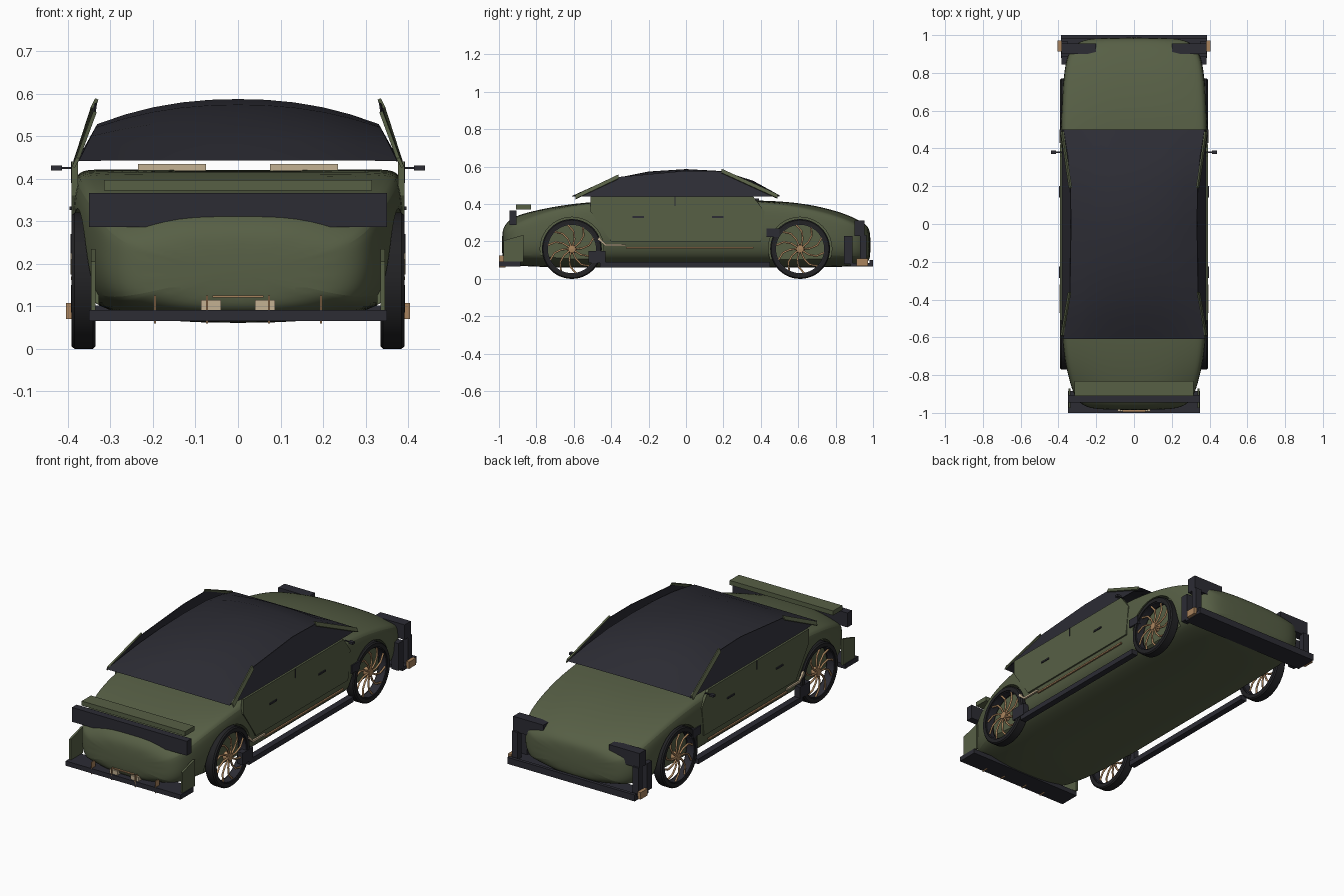
import bpy, bmesh, math
from mathutils import Vector

if "Cube" in bpy.data.objects:
    bpy.data.objects.remove(bpy.data.objects["Cube"])


def material(name, rgb):
    m = bpy.data.materials.new(name)
    m.diffuse_color = (*rgb, 1)
    m.use_nodes = True
    m.node_tree.nodes["Principled BSDF"].inputs["Base Color"].default_value = m.diffuse_color
    return m


GREEN = material("olive_paint", (0.095, 0.115, 0.06))
DARK = material("dark_trim", (0.025, 0.025, 0.034))
TYRE = material("black_rubber", (0.016, 0.016, 0.018))
BRONZE = material("bronze", (0.40, 0.23, 0.11))
CREAM = material("cream", (0.55, 0.44, 0.29))


def mesh_object(name, bm, mat, smooth=None):
    bmesh.ops.recalc_face_normals(bm, faces=bm.faces)
    me = bpy.data.meshes.new(name)
    bm.to_mesh(me)
    bm.free()
    me.materials.append(mat)
    ob = bpy.data.objects.new(name, me)
    bpy.context.collection.objects.link(ob)
    if smooth:
        bpy.ops.object.select_all(action='DESELECT')
        bpy.context.view_layer.objects.active = ob
        ob.select_set(True)
        bpy.ops.object.shade_smooth_by_angle(angle=math.radians(smooth))
    return ob


def box(name, x, y, z, mat, mirror=False):
    """Box from ranges; optionally repeated on the other side."""
    bm = bmesh.new()
    for s in ((1, -1) if mirror else (1,)):
        r = bmesh.ops.create_cube(bm, size=1)
        for v in r["verts"]:
            v.co = Vector((s * ((x[0] + x[1]) / 2 + v.co.x * (x[1] - x[0])),
                           (y[0] + y[1]) / 2 + v.co.y * (y[1] - y[0]),
                           (z[0] + z[1]) / 2 + v.co.z * (z[1] - z[0])))
    return mesh_object(name, bm, mat)


def loft(bm, rings, closed=True, caps=True):
    rows = [[bm.verts.new(p) for p in ring] for ring in rings]
    n = len(rows[0])
    for a, b in zip(rows, rows[1:]):
        for i in range(n if closed else n - 1):
            j = (i + 1) % n
            bm.faces.new((a[i], a[j], b[j], b[i]))
    if caps:
        bm.faces.new(rows[0])
        bm.faces.new(rows[-1])


def prism(name, pts, x0, x1, mat, mirror=True):
    """Side profile in y, z extruded between two x values per point or constant."""
    bm = bmesh.new()
    for s in ((1, -1) if mirror else (1,)):
        loft(bm, [[(s * x, y, z) for y, z in pts] for x in (x0, x1)])
    return mesh_object(name, bm, mat)


# Main body: cross-sections lofted from end to end
# y, half width, bottom z, shoulder z, crown z
stations = [(-0.985, 0.19, 0.11, 0.225, 0.255), (-0.965, 0.27, 0.085, 0.255, 0.295),
            (-0.92, 0.315, 0.07, 0.29, 0.335), (-0.82, 0.345, 0.065, 0.335, 0.362),
            (-0.70, 0.372, 0.06, 0.375, 0.388), (-0.50, 0.39, 0.06, 0.41, 0.415),
            (-0.20, 0.39, 0.06, 0.42, 0.42), (0.20, 0.39, 0.06, 0.42, 0.42),
            (0.45, 0.39, 0.06, 0.41, 0.42), (0.65, 0.383, 0.06, 0.38, 0.402),
            (0.82, 0.37, 0.062, 0.335, 0.36), (0.92, 0.345, 0.068, 0.29, 0.318),
            (0.97, 0.29, 0.085, 0.255, 0.285), (0.987, 0.20, 0.11, 0.225, 0.25)]
rings = []
for y, w, zb, zs, zc in stations:
    h = zs - zb
    half = [(0.45 * w, zb + 0.004), (0.82 * w, zb + 0.03), (0.94 * w, zb + 0.2 * h),
            (w, zb + 0.45 * h), (w, zb + 0.75 * h), (0.985 * w, zs - 0.005),
            (0.9 * w, zs + 0.004), (0.5 * w, zc)]
    rings.append([(0, y, zb)] + [(x, y, z) for x, z in half] + [(0, y, zc)]
                 + [(-x, y, z) for x, z in reversed(half)])
bm = bmesh.new()
loft(bm, rings)
body = mesh_object("body_shell", bm, GREEN, 40)
sub = body.modifiers.new("smooth_form", 'SUBSURF')
sub.levels = sub.render_levels = 2

# Wheel arch cutters
WHEELS = (-0.61, 0.61)


def lathe(bm, profile, y, z, n, closed=True):
    """Spin (x, radius) pairs round a sideways axle."""
    rows = []
    for k in range(n + 1):
        a = 2 * math.pi * k / n
        rows.append([(x, y + r * math.cos(a), z + r * math.sin(a)) for x, r in profile])
    loft(bm, rows, closed, False)
    bmesh.ops.remove_doubles(bm, verts=bm.verts, dist=1e-5)


for wy in WHEELS:
    for s in (1, -1):
        bm = bmesh.new()
        loft(bm, [[(x * s, wy + 0.17 * math.cos(k * math.pi / 20),
                    0.16 + 0.17 * math.sin(k * math.pi / 20)) for k in range(40)]
                  for x in (0.328, 0.5)])
        cutter = mesh_object("arch_cutter", bm, GREEN)
        cutter.hide_render = True
        cutter.hide_viewport = False
        cutter.display_type = 'WIRE'
        cut = body.modifiers.new("wheel_arch", 'BOOLEAN')
        cut.operation = 'DIFFERENCE'
        cut.solver = 'EXACT'
        cut.object = cutter

# Wheels: tyre, rim lip, hub and swept spokes
for wy in WHEELS:
    for s in (1, -1):
        bm = bmesh.new()
        lathe(bm, [(s * x, r) for x, r in ((0.335, 0.134), (0.335, 0.154), (0.341, 0.16),
                                           (0.384, 0.16), (0.391, 0.154), (0.391, 0.134))],
              wy, 0.16, 48)
        mesh_object("tyre", bm, TYRE, 35)
        bm = bmesh.new()
        lathe(bm, [(s * x, r) for x, r in ((0.345, 0.129), (0.345, 0.135),
                                           (0.386, 0.135), (0.386, 0.129))], wy, 0.16, 48)
        mesh_object("rim_lip", bm, DARK, 35)
        bm = bmesh.new()
        lathe(bm, [(s * x, r) for x, r in ((0.35, 0.001), (0.35, 0.024),
                                           (0.384, 0.02), (0.386, 0.001))], wy, 0.16, 20)
        mesh_object("hub", bm, BRONZE, 35)
        cu = bpy.data.curves.new("spokes", 'CURVE')
        cu.dimensions = '3D'
        cu.bevel_depth = 0.0055
        cu.bevel_resolution = 1
        for k in range(10):
            sp = cu.splines.new('POLY')
            sp.points.add(3)
            for p, (r, da) in zip(sp.points, ((0.015, 0), (0.055, 0.06), (0.095, 0.22), (0.131, 0.48))):
                a = 2 * math.pi * k / 10 + da
                p.co = (s * 0.377, wy + r * math.cos(a), 0.16 + r * math.sin(a), 1)
        cu.materials.append(BRONZE)
        bpy.context.collection.objects.link(bpy.data.objects.new("spokes", cu))

# Glass canopy: arched sections with leaning side windows
profile = [(-0.61, 0.443), (-0.5, 0.493), (-0.37, 0.54), (-0.2, 0.574), (0, 0.587),
           (0.2, 0.576), (0.36, 0.524), (0.5, 0.447)]
rings = []
for y, zc in profile:
    rise = zc - 0.44
    side = 0.375 - 0.3 * rise
    arch = [(side * t, 0.44 + rise * (1 - 0.4 * t ** 2.2)) for t in (1, 0.8, 0.6, 0.4, 0.2)]
    half = [(0.38 - 0.008 * (y < -0.6), 0.44)] + arch
    rings.append([(x, y, z) for x, z in half] + [(0, y, zc)]
                 + [(-x, y, z) for x, z in reversed(half)])
bm = bmesh.new()
loft(bm, rings, False, False)
mesh_object("canopy", bm, DARK, 25)

# Green roof pillars and their dark inner window corners
for name, top, low in (("front_pillar", (0.338, -0.36, 0.556), (0.378, -0.59, 0.447)),
                       ("rear_pillar", (0.334, 0.19, 0.586), (0.378, 0.49, 0.45))):
    bm = bmesh.new()
    for s in (1, -1):
        loft(bm, [[(s * (x + dx), y, z + dz) for dx, dz in
                   ((-0.006, 0), (0.006, -0.022), (0.012, -0.018), (0.002, 0.003))]
                  for x, y, z in (top, low)])
    mesh_object(name, bm, GREEN)
bm = bmesh.new()
for s in (1, -1):
    loft(bm, [[(s * (x + d), y, z) for x, y, z in
               ((0.376, -0.57, 0.443), (0.376, 0.47, 0.443), (0.334, 0.2, 0.575),
                (0.331, 0, 0.578), (0.336, -0.36, 0.545))] for d in (0, 0.004)])
mesh_object("side_window", bm, DARK)

# Door panels, seams, handles, trim
prism("door_panel", [(-0.51, 0.36), (-0.4, 0.2), (0.4, 0.2), (0.42, 0.36), (0.36, 0.44), (-0.51, 0.44)],
      0.376, 0.391, GREEN)
box("door_seam", (0.389, 0.3925), (-0.062, -0.057), (0.39, 0.44), DARK, True)
for y in (-0.255, 0.17):
    box("door_handle", (0.389, 0.396), (y - 0.03, y + 0.03), (0.326, 0.335), DARK, True)
box("side_trim", (0.384, 0.393), (-0.32, 0.36), (0.162, 0.17), BRONZE, True)
prism("side_trim_flare", [(-0.47, 0.21), (-0.43, 0.175), (-0.32, 0.175), (-0.32, 0.185), (-0.43, 0.186), (-0.465, 0.225)],
      0.384, 0.394, CREAM)
box("side_skirt", (0.355, 0.39), (-0.46, 0.45), (0.062, 0.09), DARK, True)
box("front_arch_guard", (0.36, 0.393), (-0.52, -0.43), (0.085, 0.15), DARK, True)
box("rear_arch_guard", (0.36, 0.394), (0.43, 0.5), (0.225, 0.27), DARK, True)

# Mirrors and seats
box("mirror_stalk", (0.385, 0.415), (0.377, 0.383), (0.423, 0.428), DARK, True)
box("mirror", (0.413, 0.44), (0.37, 0.39), (0.419, 0.431), DARK, True)
box("seat", (0.075, 0.235), (-0.12, 0.02), (0.3, 0.435), CREAM, True)

# Front end: light bar, shelf wing, splitter and details
box("light_bar", (-0.35, 0.35), (-0.945, -0.905), (0.287, 0.366), DARK)
box("shelf_wing", (-0.315, 0.315), (-0.91, -0.83), (0.372, 0.397), GREEN)
box("splitter", (-0.35, 0.35), (-1.0, -0.885), (0.066, 0.092), DARK)
prism("splitter_end_plate", [(-0.975, 0.09), (-0.87, 0.09), (-0.87, 0.235), (-0.975, 0.205)],
      0.335, 0.346, GREEN)
for x in (0.073, 0.195):
    box("splitter_fin", (x - 0.002, x + 0.002), (-1.0, -0.965), (0.06, 0.126), BRONZE, True)
box("fin_bar", (-0.06, 0.06), (-0.995, -0.985), (0.121, 0.126), BRONZE)
box("low_lamp", (0.04, 0.087), (-0.992, -0.955), (0.09, 0.115), CREAM, True)

# Back end: bumper plate, corner blocks, posts and bronze tips
box("bumper_plate", (-0.387, 0.387), (0.88, 1.0), (0.066, 0.085), DARK)
box("bumper_lip", (-0.387, 0.387), (0.982, 1.0), (0.066, 0.102), DARK)
box("corner_lamp_block", (0.2, 0.385), (0.9, 0.955), (0.23, 0.312), DARK, True)
box("corner_post", (0.345, 0.385), (0.845, 0.89), (0.08, 0.23), DARK, True)
box("corner_upright", (0.35, 0.385), (0.93, 0.965), (0.085, 0.235), DARK, True)
box("bronze_tip", (0.385, 0.404), (0.912, 0.972), (0.07, 0.108), BRONZE, True)
